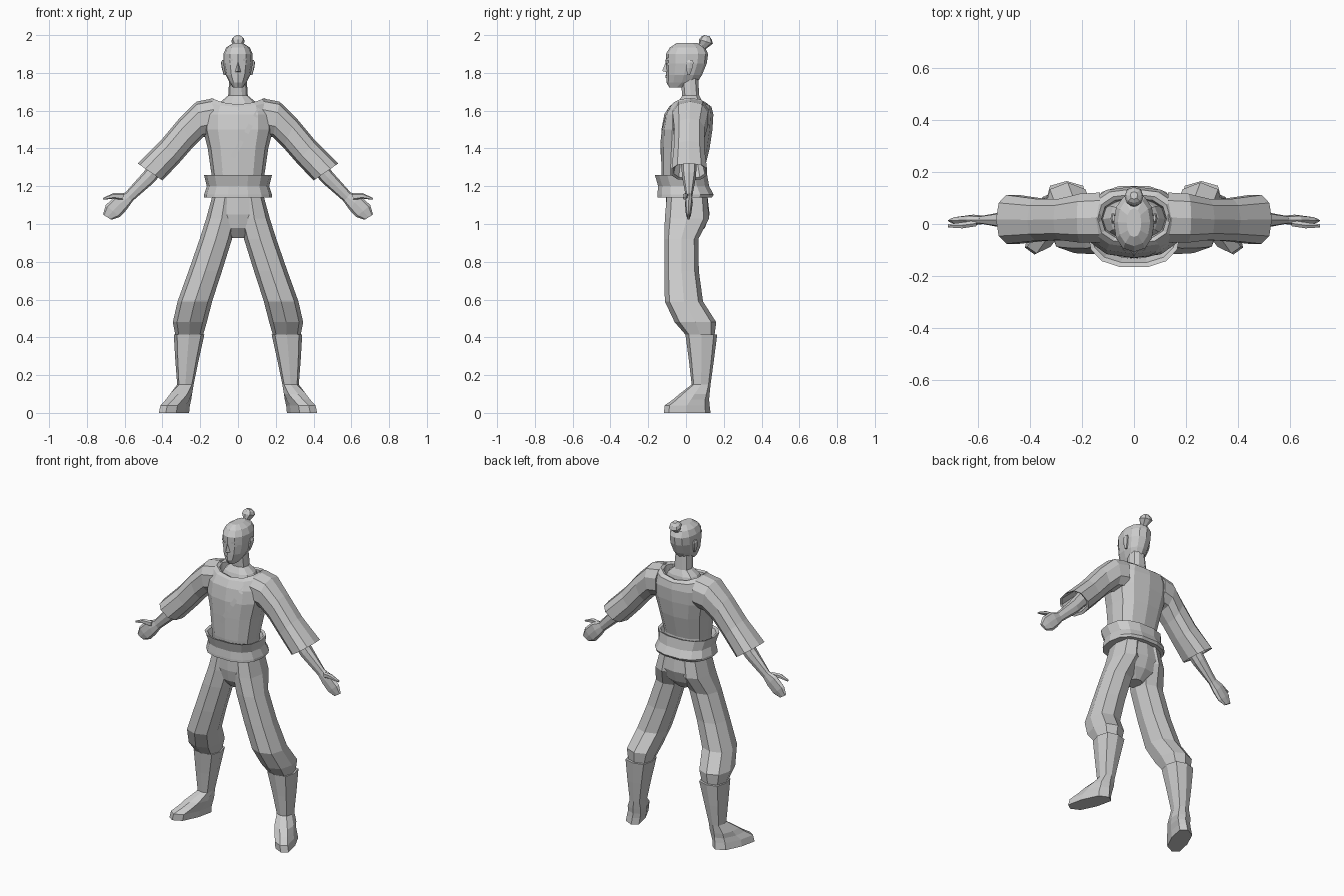
import bpy, bmesh, math
from mathutils import Vector
from mathutils.bvhtree import BVHTree

grey = bpy.data.materials.new("plain_grey")
grey.diffuse_color = (0.6, 0.6, 0.6, 1)


def make(name, verts, faces, mirror=False):
    mesh = bpy.data.meshes.new(name)
    mesh.from_pydata(verts, [], faces)
    bm = bmesh.new()
    bm.from_mesh(mesh)
    bmesh.ops.recalc_face_normals(bm, faces=bm.faces)
    bm.to_mesh(mesh)
    bm.free()
    mesh.materials.append(grey)
    obj = bpy.data.objects.new(name, mesh)
    bpy.context.collection.objects.link(obj)
    if mirror:
        obj.modifiers.new("other_side", 'MIRROR').use_clip = False
    return obj


def loft(name, rings, n=8, p=0.8, mirror=False):
    """Skin capped rings, each given as (centre, u axis, v axis, side lift)."""
    verts = []
    for c, u, v, lift in rings:
        for i in range(n):
            a = math.tau * i / n
            s, t = (math.copysign(abs(round(w, 6)) ** p, w) for w in (math.cos(a), math.sin(a)))
            verts.append(Vector(c) + Vector(u) * s + Vector(v) * t + Vector((0, 0, lift * s * s)))
    faces = [(r * n + i, r * n + (i + 1) % n, r * n + n + (i + 1) % n, r * n + n + i)
             for r in range(len(rings) - 1) for i in range(n)]
    faces += [tuple(range(n)), tuple(range(len(verts) - n, len(verts)))]
    return make(name, verts, faces, mirror)


def flat(z, x0, x1, y0, y1, skew=0, lift=0):
    """Horizontal ring from its bounds; skew turns its front outwards."""
    hx, hy = (x1 - x0) / 2, (y1 - y0) / 2
    return ((x0 + x1) / 2, (y0 + y1) / 2, z), (hx, 0, 0), (-skew * hy, hy, 0), lift


def mid(z, hx, y0, y1, lift=0):
    return flat(z, -hx, hx, y0, y1, 0, lift)


def limb(tx, tz, bx, bz, y0, y1):
    """Slanted ring from its upper and lower points and its depth."""
    return (((tx + bx) / 2, (y0 + y1) / 2, (tz + bz) / 2),
            ((tx - bx) / 2, 0, (tz - bz) / 2), (0, (y1 - y0) / 2, 0), 0)


def plate(name, target, a, b, width, mirror=False, steps=8, gap=0.004):
    """Thin strip laid on the front of a part between two (x, z) points."""
    tree = BVHTree.FromPolygons([v.co for v in target.data.vertices],
                                [tuple(f.vertices) for f in target.data.polygons])
    a, b = Vector(a), Vector(b)
    d = (b - a).normalized()
    side = Vector((-d.y, d.x)) * width / 2
    verts = []
    for i in range(steps + 1):
        for k in (-1, 1):
            q = a.lerp(b, i / steps) + side * k
            hit = tree.ray_cast(Vector((q.x, -1, q.y)), Vector((0, 1, 0)))[0]
            verts.append((q.x, (hit.y if hit else -0.06) - gap, q.y))
    faces = [(2 * i, 2 * i + 1, 2 * i + 3, 2 * i + 2) for i in range(steps)]
    return make(name, verts, faces, mirror)


# Tunic body with a scooped, folded-in collar
tunic = loft("tunic", [
    mid(1.14, .135, -.12, .10), mid(1.26, .14, -.13, .09), mid(1.40, .16, -.132, .125),
    mid(1.50, .185, -.13, .14), mid(1.58, .185, -.115, .145), mid(1.62, .165, -.09, .135, .025),
    mid(1.632, .14, -.075, .115, .035), mid(1.625, .125, -.06, .10, .03),
    mid(1.59, .12, -.05, .09)], n=12)
plate("lapel", tunic, (.115, 1.61), (-.075, 1.27), .025)

# Sleeves, hollow at the cuff
loft("sleeve", [
    limb(.13, 1.665, .13, 1.47, -.075, .125), limb(.22, 1.648, .185, 1.46, -.075, .12),
    limb(.31, 1.56, .24, 1.405, -.065, .10), limb(.41, 1.44, .31, 1.325, -.068, .10),
    limb(.53, 1.32, .40, 1.23, -.08, .115), limb(.52, 1.322, .412, 1.242, -.068, .103),
    limb(.42, 1.41, .335, 1.335, -.05, .08)], n=10, mirror=True)

# Forearms, hands and thumbs
loft("forearm", [
    limb(.41, 1.395, .345, 1.33, -.03, .06), limb(.50, 1.275, .45, 1.215, -.02, .052),
    limb(.60, 1.163, .562, 1.118, 0, .032)], mirror=True)
loft("hand", [
    limb(.597, 1.167, .558, 1.12, .0, .032), limb(.645, 1.152, .59, 1.075, -.005, .036),
    limb(.70, 1.10, .625, 1.037, -.003, .03), limb(.715, 1.05, .67, 1.022, .006, .02)], mirror=True)
loft("thumb", [
    limb(.605, 1.163, .61, 1.125, -.01, .015), limb(.66, 1.163, .658, 1.135, -.018, .008),
    limb(.715, 1.138, .712, 1.128, -.014, .0)], n=6, mirror=True)

# Wide sash, flared and open at the top
loft("sash", [
    mid(1.14, .18, -.155, .14), mid(1.155, .18, -.155, .15), mid(1.20, .165, -.15, .125),
    mid(1.26, .18, -.168, .115), mid(1.255, .165, -.15, .10), mid(1.215, .145, -.13, .09)], n=14)

# Trousers: hips and two legs gathered at the calf
loft("hips", [
    mid(1.18, .13, -.105, .11), mid(1.05, .15, -.108, .125), mid(.98, .11, -.095, .10),
    mid(.925, .04, -.05, .05)], n=12)
loft("trouser_leg", [
    flat(1.17, .0, .13, -.10, .11), flat(1.03, .004, .168, -.112, .122),
    flat(.92, .032, .203, -.115, .065), flat(.75, .085, .262, -.115, .068),
    flat(.59, .137, .32, -.112, .09), flat(.48, .165, .345, -.06, .16),
    flat(.405, .187, .33, .005, .15)], mirror=True)

# Boots: shaft, then a foot turned outwards
loft("boot", [
    flat(.415, .178, .34, -.003, .165), flat(.28, .208, .332, .015, .148),
    flat(.15, .235, .322, .03, .13), flat(.10, .243, .36, -.035, .125, .2),
    flat(.07, .258, .372, -.07, .122, .3), flat(.04, .275, .39, -.113, .125, .35),
    flat(0, .28, .398, -.117, .13, .35)], p=.7, mirror=True)

# Neck spreading into the upper chest
loft("neck", [
    mid(1.59, .125, -.065, .10), mid(1.645, .095, -.045, .09), mid(1.68, .052, -.022, .072),
    mid(1.77, .046, -.03, .066)], n=10)

# Head
head = loft("head", [
    mid(1.722, .026, -.088, -.01), mid(1.75, .045, -.104, .06), mid(1.79, .066, -.105, .085),
    mid(1.85, .078, -.106, .11), mid(1.90, .078, -.107, .117), mid(1.935, .062, -.085, .10),
    mid(1.957, .028, -.05, .06)], n=12, p=.9)

# Face: nose wedge, brows, eyes, mouth and ears
make("nose", [(0, -.104, 1.865), (-.017, -.098, 1.803), (.017, -.098, 1.803), (0, -.126, 1.81)],
     [(0, 1, 3), (0, 3, 2), (1, 2, 3), (0, 2, 1)])
plate("brow", head, (.012, 1.862), (.058, 1.878), .012, True, 3, .007)
plate("eye", head, (.017, 1.845), (.05, 1.848), .012, True, 3, .003)
plate("mouth", head, (-.024, 1.78), (.024, 1.78), .012, False, 4, .005)
loft("ear", [
    flat(1.79, .064, .076, .005, .022), flat(1.825, .07, .086, .0, .036),
    flat(1.855, .072, .09, .0, .042), flat(1.868, .074, .084, .01, .036)], n=6, mirror=True)

# Topknot, leaning back
loft("topknot", [
    ((0, .075, 1.925), (.016, 0, 0), (0, .014, -.012), 0),
    ((0, .088, 1.943), (.02, 0, 0), (0, .02, -.014), 0),
    ((0, .106, 1.966), (.036, 0, 0), (0, .036, -.012), 0),
    ((0, .109, 1.984), (.03, 0, 0), (0, .028, -.008), 0),
    ((0, .11, 1.997), (.014, 0, 0), (0, .014, -.003), 0)], n=8)
